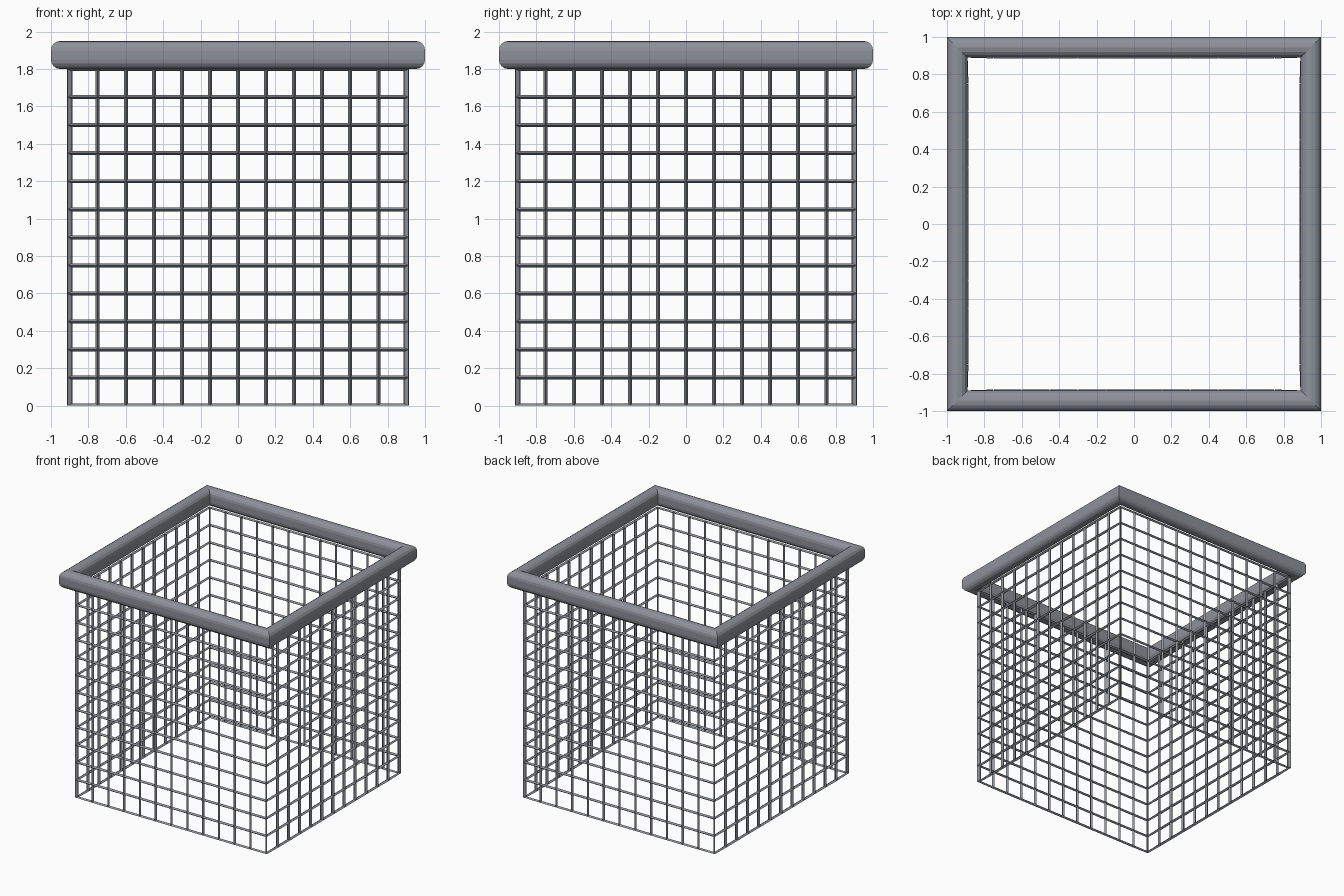
import bpy, bmesh, math

if "Cube" in bpy.data.objects:
    bpy.data.objects.remove(bpy.data.objects["Cube"])

metal = bpy.data.materials.new("grey metal")
metal.diffuse_color = (0.27, 0.285, 0.32, 1)
metal.use_nodes = True
metal.node_tree.nodes["Principled BSDF"].inputs["Base Color"].default_value = metal.diffuse_color


def make_object(name, bm):
    bmesh.ops.recalc_face_normals(bm, faces=bm.faces)
    mesh = bpy.data.meshes.new(name)
    bm.to_mesh(mesh)
    bm.free()
    mesh.materials.append(metal)
    obj = bpy.data.objects.new(name, mesh)
    bpy.context.collection.objects.link(obj)
    return obj


# wire walls: a square tube of 12 x 12 cells per side, turned into wires
N, HALF, CELL = 12, 0.9, 0.15
bm = bmesh.new()
path = []
for side in range(4):
    c, s = round(math.cos(side * math.pi / 2)), round(math.sin(side * math.pi / 2))
    for i in range(N):
        x, y = -HALF + i * CELL, -HALF
        path.append((c * x - s * y, s * x + c * y))
rows = [[bm.verts.new((x, y, k * CELL)) for x, y in path] for k in range(N + 1)]
for low, high in zip(rows, rows[1:]):
    for i in range(len(path)):
        j = (i + 1) % len(path)
        bm.faces.new((low[i], low[j], high[j], high[i]))
walls = make_object("wire_walls", bm)
wire = walls.modifiers.new("wires", 'WIREFRAME')
wire.thickness = 0.03
wire.offset = 0
wire.use_even_offset = False

# rim: rounded profile swept round the square with mitred corners
bm = bmesh.new()
R, STEPS = 0.05, 4
profile = []
for n, (cx, cz) in enumerate([(0.95, 1.90), (0.94, 1.90), (0.94, 1.85), (0.95, 1.85)]):
    for k in range(STEPS + 1):
        a = (n + k / STEPS) * math.pi / 2
        profile.append((cx + R * math.cos(a), cz + R * math.sin(a)))
rings = [[bm.verts.new((sx * r, sy * r, z)) for r, z in profile]
         for sx, sy in ((1, 1), (-1, 1), (-1, -1), (1, -1))]
for q in range(4):
    a, b = rings[q], rings[(q + 1) % 4]
    for i in range(len(profile)):
        j = (i + 1) % len(profile)
        bm.faces.new((a[i], a[j], b[j], b[i]))
make_object("top_rim", bm)
